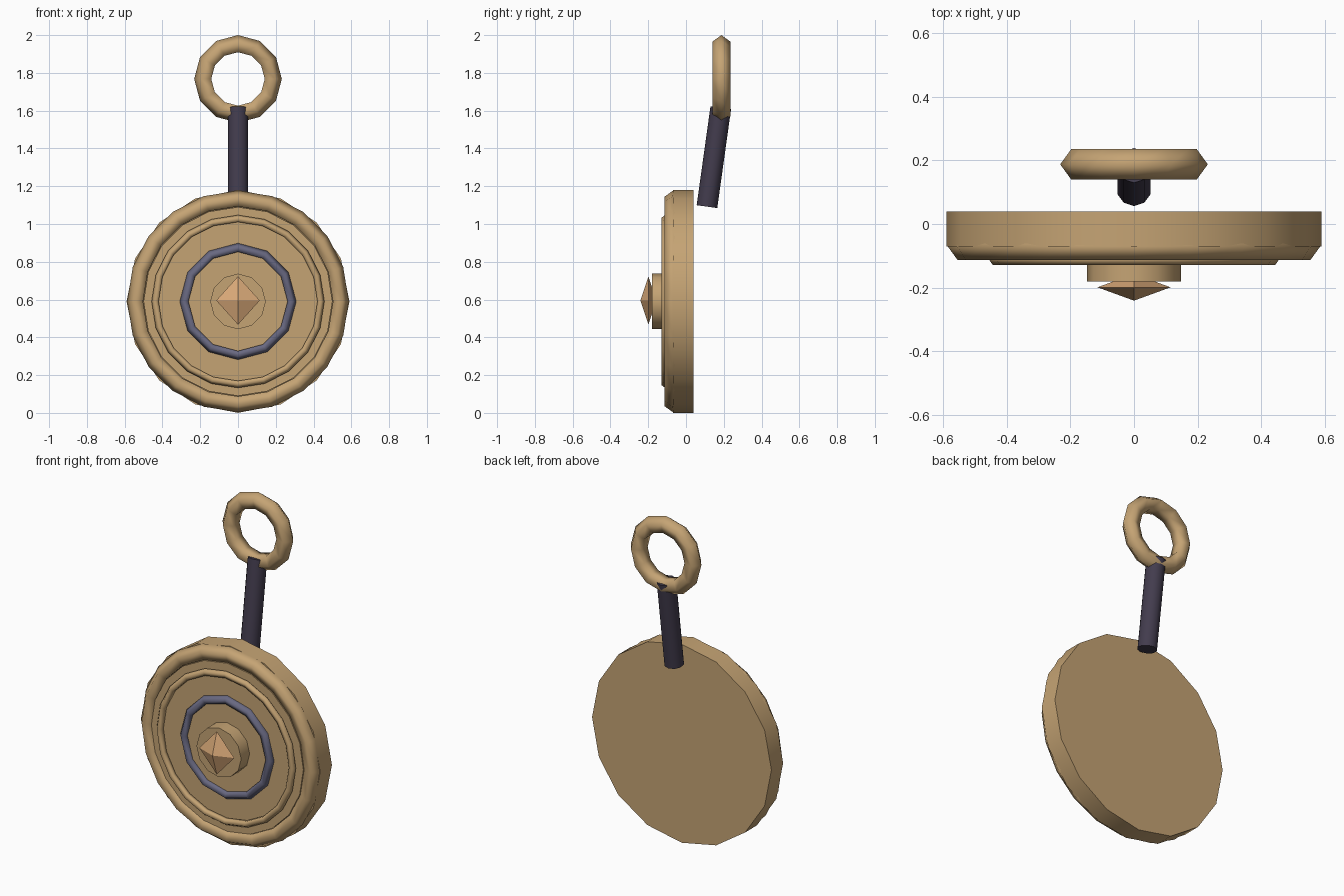
import bpy
import bmesh
import math
from mathutils import Vector

if "Cube" in bpy.data.objects:
    bpy.data.objects.remove(bpy.data.objects["Cube"])

CZ = 0.59  # height of the disc centre


def material(name, rgb):
    m = bpy.data.materials.new(name)
    m.diffuse_color = (*rgb, 1)
    m.use_nodes = True
    m.node_tree.nodes["Principled BSDF"].inputs["Base Color"].default_value = m.diffuse_color
    return m


brass = material("brass", (0.56, 0.37, 0.175))
dark = material("dark iron", (0.055, 0.045, 0.075))
steel = material("blue steel", (0.14, 0.14, 0.22))
amber = material("amber", (0.70, 0.40, 0.19))


def finish(name, mat, smooth_all):
    ob = bpy.context.object
    ob.name = name
    ob.data.materials.append(mat)
    if smooth_all:
        bpy.ops.object.shade_smooth()
    else:
        bpy.ops.object.shade_smooth_by_angle(angle=math.radians(37))
    return ob


def ring(name, y, z, major, minor, sides, mat):
    """Five-sided tube bent into a ring facing the front."""
    bpy.ops.mesh.primitive_torus_add(
        major_segments=sides, minor_segments=5, major_radius=major,
        minor_radius=minor, location=(0, y, z), rotation=(math.pi / 2, 0, 0))
    return finish(name, mat, True)


def disc(name, y_front, y_back, radius, sides, mat):
    """Cylinder with its axis along y."""
    bpy.ops.mesh.primitive_cylinder_add(
        vertices=sides, radius=radius, depth=y_back - y_front,
        location=(0, (y_front + y_back) / 2, CZ), rotation=(math.pi / 2, 0, 0))
    return finish(name, mat, False)


# Body and raised face
disc("body", -0.07, 0.04, 0.59, 16, brass)
disc("face_plate", -0.10, -0.06, 0.50, 20, brass)
ring("outer_rim", -0.07, CZ, 0.54, 0.046, 20, brass)
ring("inner_rim", -0.11, CZ, 0.437, 0.0205, 20, brass)
ring("steel_ring", -0.10, CZ, 0.283, 0.0255, 12, steel)
disc("hub", -0.18, -0.09, 0.147, 12, brass)

# Faceted gem on the hub
me = bpy.data.meshes.new("gem")
gem = bpy.data.objects.new("gem", me)
bpy.context.collection.objects.link(gem)
bm = bmesh.new()
for axis, size in ((0, 0.115), (1, 0.042), (2, 0.128)):
    for s in (-1, 1):
        p = Vector((0, -0.199, 0.595))
        p[axis] += s * size
        bm.verts.new(p)
bmesh.ops.convex_hull(bm, input=bm.verts)
bm.to_mesh(me)
bm.free()
me.materials.append(amber)

# Tilted stem
a, b = Vector((0, 0.111, 1.092)), Vector((0, 0.184, 1.615))
d = b - a
bpy.ops.mesh.primitive_cylinder_add(
    vertices=10, radius=0.055, depth=d.length, location=(a + b) / 2,
    rotation=(-math.atan2(d.y, d.z), 0, 0))
finish("stem", dark, False)

# Hanging ring
ring("hanging_ring", 0.1875, 1.768, 0.182, 0.05, 12, brass)
